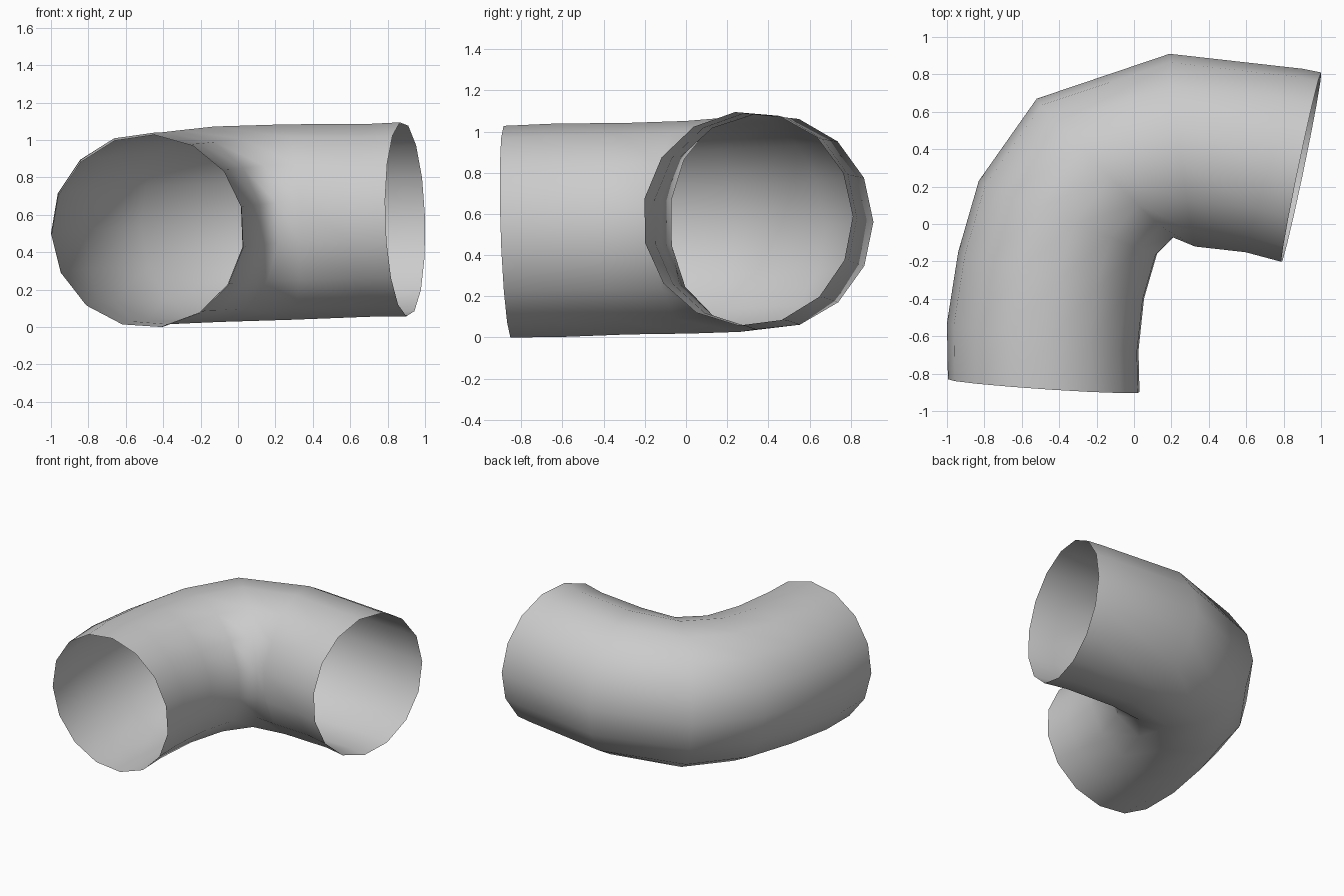
import bpy, bmesh, math
from mathutils import Vector

if "Cube" in bpy.data.objects:
    bpy.data.objects.remove(bpy.data.objects["Cube"])

SIDES = 15

# Stations along the bend: outer (x, y, z), inner (x, y, z), height tilt (x, y)
stations = [
    ((-0.995, -0.83, 0.50), (0.025, -0.90, 0.54), (0, -0.035)),
    ((-1.00, -0.53, 0.51), (0.02, -0.68, 0.545), (0, -0.03)),
    ((-0.94, -0.15, 0.52), (0.05, -0.40, 0.55), (0, -0.03)),
    ((-0.83, 0.23, 0.53), (0.12, -0.16, 0.555), (-0.01, -0.03)),
    ((-0.52, 0.67, 0.55), (0.21, -0.07, 0.565), (-0.02, -0.02)),
    ((0.19, 0.91, 0.57), (0.33, -0.12, 0.57), (-0.03, 0)),
    ((0.90, 0.83, 0.59), (0.60, -0.15, 0.573), (-0.03, 0)),
    ((1.00, 0.81, 0.597), (0.79, -0.20, 0.575), (-0.03, 0)),
]


def add_ring(bm, outer, inner, tilt):
    """Ring with one vertex on the outer side and one edge on the inner side."""
    outer, inner = Vector(outer), Vector(inner)
    side = (outer - inner) / (1 + math.cos(math.pi / SIDES))
    centre = outer - side
    radius = side.length
    up = Vector((tilt[0], tilt[1], 1))
    up = (up - side * (up.dot(side) / side.length_squared)).normalized() * radius
    ring = []
    for i in range(SIDES):
        a = math.tau * i / SIDES
        ring.append(bm.verts.new(centre + side * math.cos(a) + up * math.sin(a)))
    return ring


# Open-ended pipe elbow
bm = bmesh.new()
rings = [add_ring(bm, *s) for s in stations]
for a, b in zip(rings, rings[1:]):
    for i in range(SIDES):
        j = (i + 1) % SIDES
        bm.faces.new((a[i], a[j], b[j], b[i])).smooth = True
bm.normal_update()

# Make the faces point away from the pipe's axis
f = next(iter(bm.faces))
axis = sum((v.co for v in rings[0]), Vector()) / SIDES
if f.normal.dot(f.calc_center_median() - axis) < 0:
    bmesh.ops.reverse_faces(bm, faces=bm.faces[:])

# Stand it on the ground
low = min(v.co.z for v in bm.verts)
bmesh.ops.translate(bm, verts=bm.verts[:], vec=(0, 0, -low))

mesh = bpy.data.meshes.new("pipe_elbow")
bm.to_mesh(mesh)
bm.free()
bpy.context.collection.objects.link(bpy.data.objects.new("pipe_elbow", mesh))
